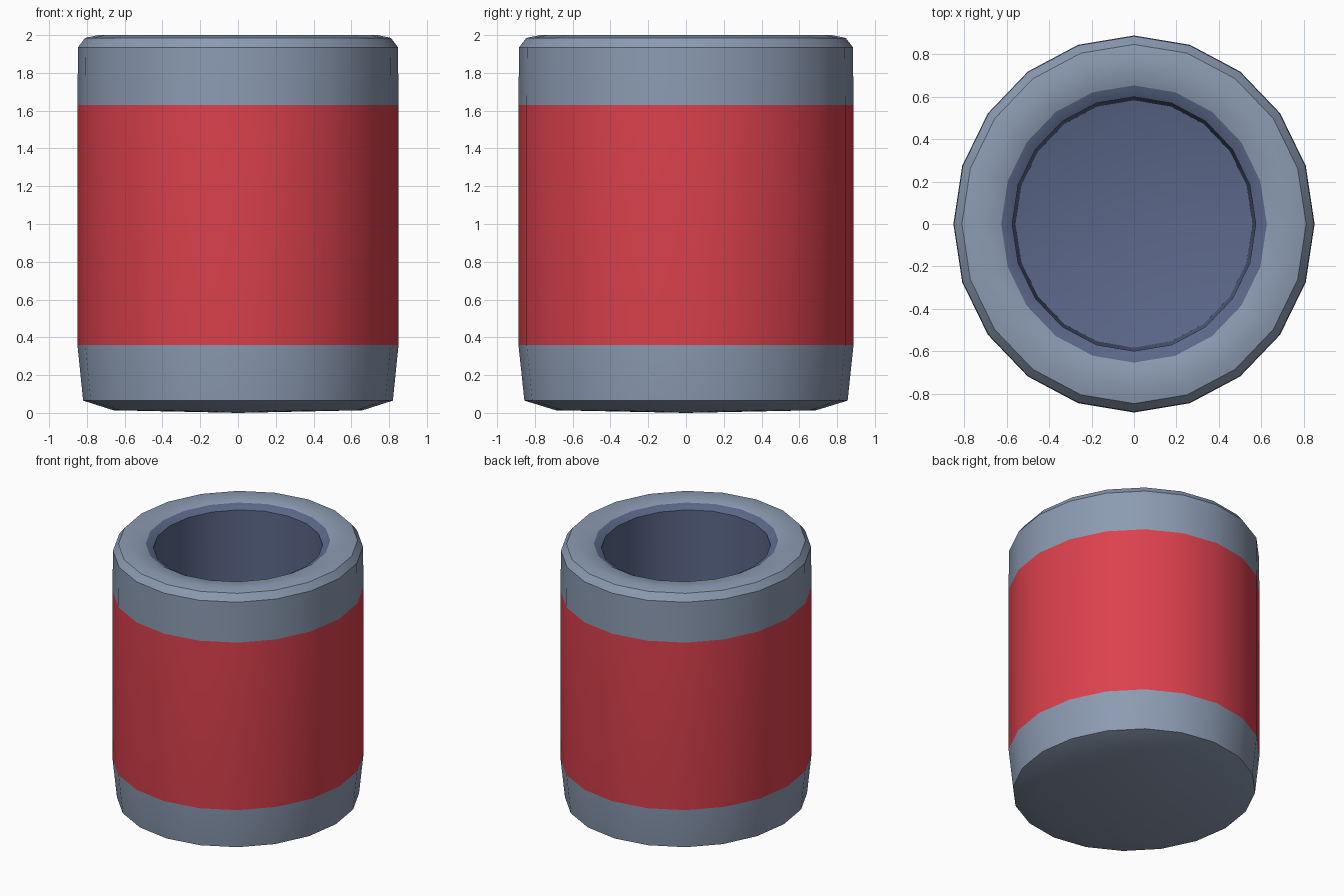
import bpy, bmesh, math

if "Cube" in bpy.data.objects:
    bpy.data.objects.remove(bpy.data.objects["Cube"])

SIDES = 20
Y_SCALE = 0.887 / 0.85  # slightly oval plan


def material(name, rgb):
    lin = [(c / 255 / 12.92) if c < 11 else ((c / 255 + 0.055) / 1.055) ** 2.4 for c in rgb]
    m = bpy.data.materials.new(name)
    m.diffuse_color = (*lin, 1)
    m.use_nodes = True
    m.node_tree.nodes["Principled BSDF"].inputs["Base Color"].default_value = m.diffuse_color
    return m


grey = material("blue grey shell", (140, 155, 178))
red = material("red band", (220, 65, 77))
liner = material("dark blue liner", (92, 104, 138))

# Profile: radius, height, material of the strip leading to the next point
profile = [
    (0.66, 0.014, 0), (0.82, 0.065, 0),                      # base
    (0.85, 0.36, 1), (0.85, 1.63, 0), (0.847, 1.935, 0),     # outer wall and band
    (0.81, 1.985, 0), (0.74, 2.0, 0), (0.625, 1.985, 2),     # rounded rim
    (0.573, 1.955, 2), (0.558, 0.22, 2), (0.36, 0.17, 2),    # inside wall and floor
]

bm = bmesh.new()
rings = []
for r, z, _ in profile:
    rings.append([bm.verts.new((r * math.cos(2 * math.pi * i / SIDES),
                                r * Y_SCALE * math.sin(2 * math.pi * i / SIDES), z))
                  for i in range(SIDES)])
bottom = bm.verts.new((0, 0, 0))
floor = bm.verts.new((0, 0, 0.15))

for k in range(len(rings) - 1):
    for i in range(SIDES):
        j = (i + 1) % SIDES
        f = bm.faces.new((rings[k][i], rings[k][j], rings[k + 1][j], rings[k + 1][i]))
        f.material_index = profile[k][2]

# Close the underside and the cup floor
for i in range(SIDES):
    j = (i + 1) % SIDES
    bm.faces.new((bottom, rings[0][j], rings[0][i]))
    bm.faces.new((floor, rings[-1][i], rings[-1][j])).material_index = 2

me = bpy.data.meshes.new("cup")
bm.to_mesh(me)
bm.free()
for m in (grey, red, liner):
    me.materials.append(m)
cup = bpy.data.objects.new("cup", me)
bpy.context.collection.objects.link(cup)

bpy.context.view_layer.objects.active = cup
cup.select_set(True)
bpy.ops.object.shade_smooth_by_angle(angle=math.radians(30))
